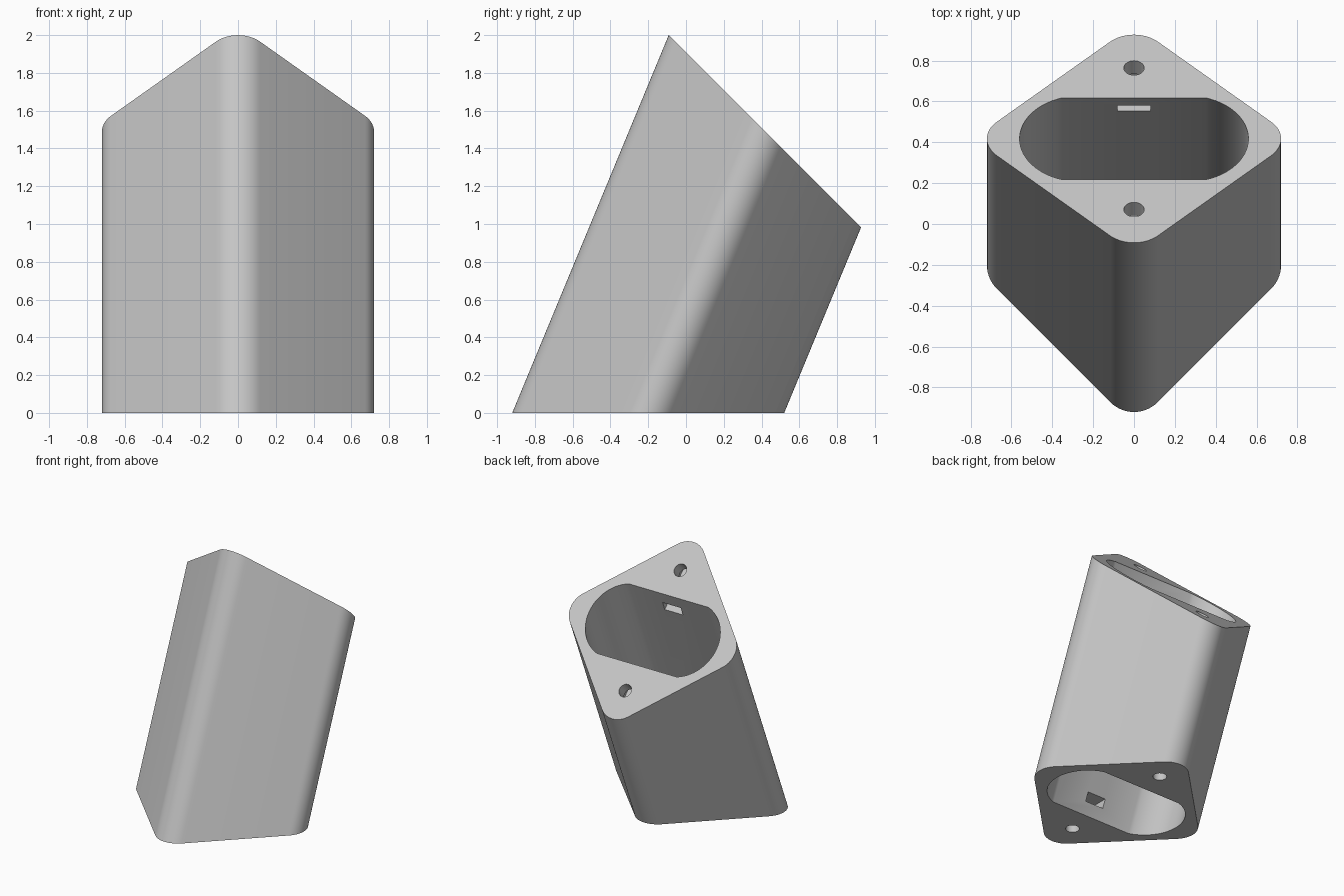
import bpy, bmesh
from math import sin, cos, tan, pi, radians, sqrt, asin
from mathutils import Matrix, Vector

if "Cube" in bpy.data.objects:
    bpy.data.objects.remove(bpy.data.objects["Cube"], do_unlink=True)

LEAN = tan(radians(22.5))      # sideways shift per unit of height
CY = -0.2                      # centre of the foot

grey = bpy.data.materials.new("light grey")
grey.use_nodes = True
colour = (0.56, 0.56, 0.56, 1)
grey.diffuse_color = colour
grey.node_tree.nodes["Principled BSDF"].inputs["Base Color"].default_value = colour


def finish(name, bm):
    bmesh.ops.recalc_face_normals(bm, faces=bm.faces)
    mesh = bpy.data.meshes.new(name)
    bm.to_mesh(mesh)
    bm.free()
    mesh.materials.append(grey)
    obj = bpy.data.objects.new(name, mesh)
    bpy.context.collection.objects.link(obj)
    return obj


def arc(cx, cy, r, start, end, steps):
    return [(cx + r * cos(start + (end - start) * i / steps),
             cy + r * sin(start + (end - start) * i / steps)) for i in range(steps + 1)]


def leaning_prism(name, outline, extra=0.0):
    """Sweep a foot outline along the lean up to the 45 degree top plane."""
    bm = bmesh.new()
    low, high = [], []
    for x, y in outline:
        y += CY
        top = (1.908 - y) / (1 + LEAN)
        for ring, t in ((low, -extra), (high, top + extra)):
            ring.append(bm.verts.new((x, y + LEAN * t, t)))
    bm.faces.new(low)
    bm.faces.new(high)
    n = len(low)
    for i in range(n):
        j = (i + 1) % n
        bm.faces.new((low[i], low[j], high[j], high[i]))
    return finish(name, bm)


def cut(target, cutter):
    cutter.hide_render = True
    mod = target.modifiers.new("cut", "BOOLEAN")
    mod.operation = "DIFFERENCE"
    mod.solver = "EXACT"
    mod.object = cutter
    bpy.context.view_layer.objects.active = target
    bpy.ops.object.modifier_apply(modifier=mod.name)
    bpy.data.objects.remove(cutter, do_unlink=True)


# Body: diamond section with rounded corners
r = 0.165
reach = 0.72 - r
outline = []
for k in range(4):
    a = k * pi / 2
    outline += arc(reach * cos(a), reach * sin(a), r, a - pi / 4, a + pi / 4, 14)
body = leaning_prism("angled_connector", outline)

# Through pocket: flat sides with bowed ends
half, R = 0.283, 0.296
spread = asin(half / R)
pocket = []
for a, cx in ((0, 0.264), (pi, -0.264)):
    pocket += arc(cx, 0, R, a - spread, a + spread, 28)
cut(body, leaning_prism("pocket_cutter", pocket, 0.2))

# Blind bolt holes and nut slots, two on each end face
t = (1.908 - CY) / (1 + LEAN)
top_end = Matrix.Translation((0, CY + LEAN * t, t)) @ Matrix.Rotation(-pi / 4, 4, "X")
foot_end = Matrix.Translation((0, CY, 0)) @ Matrix.Rotation(pi, 4, "X")
for end in (top_end, foot_end):
    for side in (-1, 1):
        bm = bmesh.new()
        bmesh.ops.create_cone(bm, cap_ends=True, segments=32, radius1=0.05, radius2=0.05,
                              depth=0.35, matrix=end @ Matrix.Translation((0, side * 0.49, -0.08)))
        cut(body, finish("bolt_cutter", bm))
        bm = bmesh.new()
        bmesh.ops.create_cube(bm, size=1, matrix=end
                              @ Matrix.Translation((0, side * 0.385, -0.124))
                              @ Matrix.Diagonal((0.16, 0.37, 0.066, 1)))
        cut(body, finish("nut_slot_cutter", bm))

# Smooth rounded walls, crisp edges
bpy.ops.object.select_all(action="DESELECT")
body.select_set(True)
bpy.context.view_layer.objects.active = body
bpy.ops.object.shade_smooth_by_angle(angle=radians(30))
